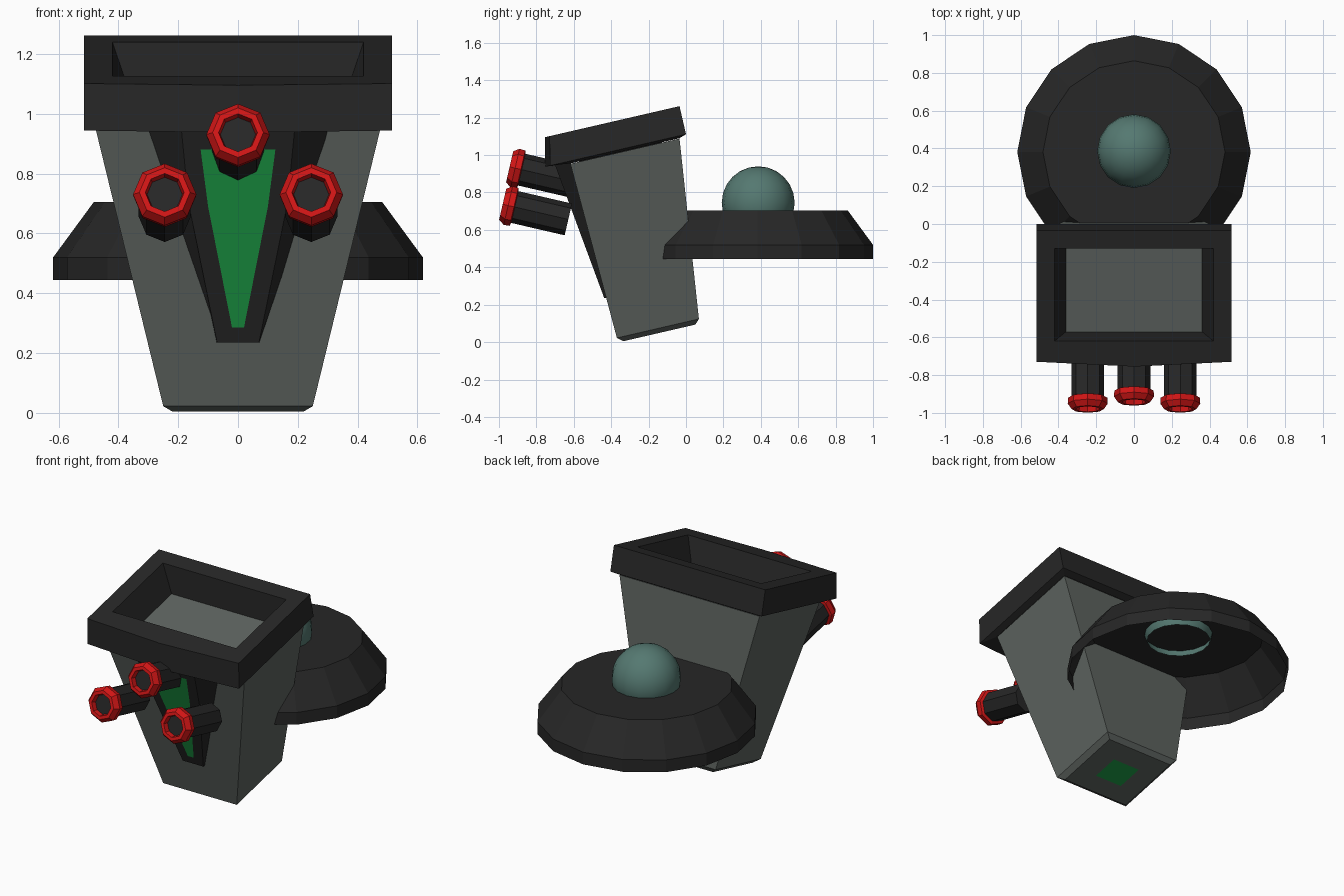
import bpy, bmesh, math
from mathutils import Vector

if "Cube" in bpy.data.objects:
    bpy.data.objects.remove(bpy.data.objects["Cube"])

TILT = math.radians(13)
C, S = math.cos(TILT), math.sin(TILT)


def material(name, r, g, b):
    m = bpy.data.materials.new(name)
    m.diffuse_color = (r, g, b, 1)
    m.use_nodes = True
    m.node_tree.nodes["Principled BSDF"].inputs["Base Color"].default_value = m.diffuse_color
    return m


DARK = material("dark", 0.02, 0.02, 0.02)
GREY = material("body_grey", 0.11, 0.125, 0.115)
GREEN = material("green", 0.012, 0.33, 0.06)
RED = material("red", 0.65, 0.008, 0.008)
TEAL = material("teal", 0.09, 0.19, 0.165)


def finish(name, bm, mat):
    bmesh.ops.recalc_face_normals(bm, faces=bm.faces)
    me = bpy.data.meshes.new(name)
    bm.to_mesh(me)
    bm.free()
    me.materials.append(mat)
    ob = bpy.data.objects.new(name, me)
    bpy.context.collection.objects.link(ob)
    return ob


def loft(name, loops, mat, cap_start=False, cap_end=False):
    """Join closed loops of equal length with quads."""
    bm = bmesh.new()
    rows = [[bm.verts.new(p) for p in loop] for loop in loops]
    n = len(rows[0])
    for a, b in zip(rows, rows[1:]):
        for i in range(n):
            j = (i + 1) % n
            bm.faces.new((a[i], a[j], b[j], b[i]))
    if cap_start:
        bm.faces.new(rows[0])
    if cap_end:
        bm.faces.new(rows[-1])
    return finish(name, bm, mat)


def tilted(x, u, w):
    """Leaning frame of the body: u runs to the back, w runs up."""
    return (x, C * u - S * w, S * u + C * w)


def section(hx, front, back, w, bow=0):
    pts = [(-hx, front), (0, front - bow), (hx, front), (hx, back), (-hx, back)]
    return [tilted(x, u, w) for x, u in pts]


# Tapered leaning body; its top is the floor of the open rim
loft("body", [section(0.22, -0.325, 0.07, 0.08),
              section(0.25, -0.355, 0.095, 0.105),
              section(0.477, -0.388, 0.211, 1.068)], GREY, True, True)

# Heavy rim with bowed front and sunken opening
loft("rim", [section(0.477, -0.388, 0.211, 1.07),
             section(0.515, -0.495, 0.25, 1.083, 0.03),
             section(0.515, -0.463, 0.25, 1.237, 0.026),
             section(0.42, -0.35, 0.152, 1.237),
             section(0.36, -0.339, 0.112, 1.067)], DARK)

# Green square under the body
loft("bottom_patch", [section(0.09, -0.21, -0.05, 0.078)], GREEN, True)


# V-shaped front panel with sloping flanks
def body_front(z):
    return -0.366 - 0.273 * (z - 0.03)


def panel_front(z):
    return -0.437 - 0.37 * (z - 0.235)


def panel_row(z, front, outer):
    y0, y1 = body_front(z) + 0.01, panel_front(z)
    return [(-outer, y0, z), (-front, y1, z), (front, y1, z), (outer, y0, z)]


loft("front_panel", [panel_row(0.235, 0.07, 0.072),
                     panel_row(0.70, 0.165, 0.23),
                     panel_row(0.955, 0.19, 0.315)], DARK, True, True)

# Green inlay on the panel
outline = [(0.02, 0.285), (0.10, 0.69), (0.125, 0.88)]
outline += [(-x, z) for x, z in reversed(outline)]
loft("panel_inlay", [[(x, panel_front(z) - 0.004, z) for x, z in outline]],
     GREEN, True)


# Eight-sided nozzles with red end rings
def rings(centre, profile):
    axis, up = Vector((0, C, -S)), Vector((0, S, C))
    loops = []
    for t, r in profile:
        loops.append([Vector(centre) + axis * t
                      + Vector((1, 0, 0)) * (r * math.sin(k * math.pi / 4))
                      + up * (r * math.cos(k * math.pi / 4)) for k in range(8)])
    return loops


nozzles = {"left": (-0.245, -0.98, 0.737), "right": (0.245, -0.98, 0.737),
           "top": (0, -0.943, 0.937)}
for side, c in nozzles.items():
    loft(side + "_nozzle", rings(c, [(0.03, 0.075), (0.05, 0.087), (0.36, 0.087)]),
         DARK, True, True)
    loft(side + "_nozzle_ring",
         rings(c, [(0.035, 0.058), (0.0, 0.065), (0.0, 0.085), (0.03, 0.106),
                   (0.062, 0.104), (0.068, 0.08)]), RED)


# Sixteen-sided saucer shell, open underneath
def circle(r, z):
    return [(r * math.sin(k * math.pi / 8), 0.382 + r * math.cos(k * math.pi / 8), z)
            for k in range(16)]


loft("saucer", [circle(0.618, 0.445), circle(0.618, 0.52), circle(0.482, 0.705)],
     DARK, False, True)

# Dome poking through the saucer top, open below
bm = bmesh.new()
bmesh.ops.create_uvsphere(bm, u_segments=16, v_segments=12, radius=0.195)
bmesh.ops.translate(bm, verts=bm.verts, vec=(0, 0.386, 0.745))
bmesh.ops.bisect_plane(bm, geom=bm.verts[:] + bm.edges[:] + bm.faces[:],
                       plane_co=(0, 0, 0.665), plane_no=(0, 0, 1), clear_inner=True)
dome = finish("dome", bm, TEAL)
for p in dome.data.polygons:
    p.use_smooth = True
